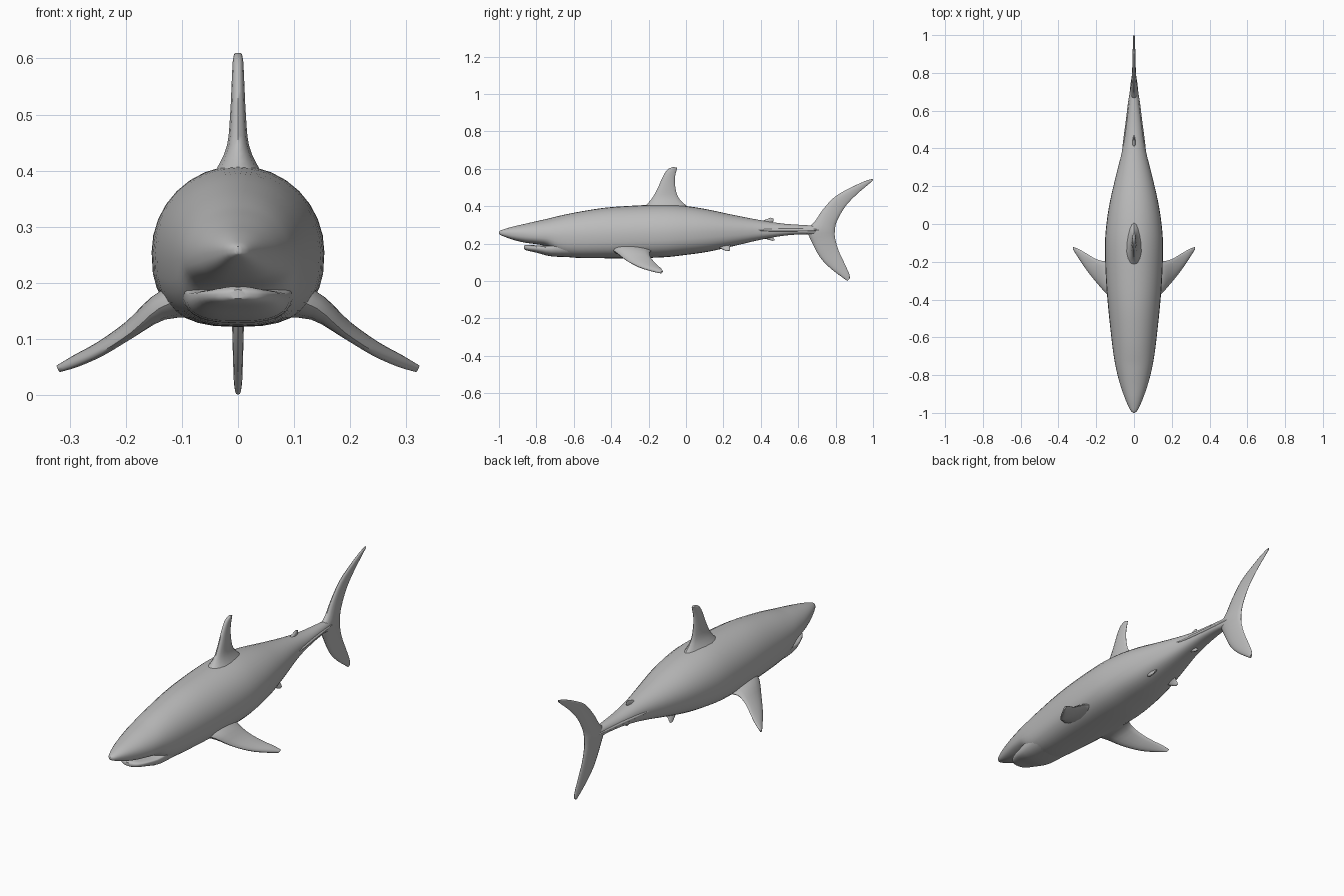
import bpy, bmesh, math
from mathutils import Vector

skin = bpy.data.materials.new("shark grey")
skin.diffuse_color = (0.5, 0.5, 0.5, 1)


def refine(rows, steps):
    """Smooth a list of number rows with Catmull-Rom interpolation."""
    out = []
    for i in range(len(rows) - 1):
        p0, p1 = rows[max(i - 1, 0)], rows[i]
        p2, p3 = rows[i + 1], rows[min(i + 2, len(rows) - 1)]
        for k in range(steps):
            t = k / steps
            out.append([0.5 * (2 * b + (c - a) * t + (2 * a - 5 * b + 4 * c - d) * t * t
                               + (3 * b - a - 3 * c + d) * t ** 3)
                        for a, b, c, d in zip(p0, p1, p2, p3)])
    return out + [list(rows[-1])]


def loft(name, rings):
    """Skin a list of closed rings and cap both ends."""
    bm = bmesh.new()
    loops = [[bm.verts.new(p) for p in ring] for ring in rings]
    n = len(loops[0])
    for a, b in zip(loops, loops[1:]):
        for i in range(n):
            bm.faces.new((a[i], a[(i + 1) % n], b[(i + 1) % n], b[i]))
    bm.faces.new(loops[0])
    bm.faces.new(loops[-1])
    bmesh.ops.recalc_face_normals(bm, faces=bm.faces)
    mesh = bpy.data.meshes.new(name)
    bm.to_mesh(mesh)
    bm.free()
    mesh.materials.append(skin)
    obj = bpy.data.objects.new(name, mesh)
    bpy.context.collection.objects.link(obj)
    bpy.ops.object.select_all(action='DESELECT')
    obj.select_set(True)
    bpy.context.view_layer.objects.active = obj
    bpy.ops.object.shade_smooth_by_angle(angle=math.radians(50))
    return obj


def trunk(name, rows, steps=3, sides=32):
    """Rows: y, half width, bottom z, widest z, top z. Belly is flatter than back."""
    rings = []
    for y, w, zb, zc, zt in refine(rows, steps):
        ring = []
        for i in range(sides):
            a = 2 * math.pi * i / sides
            c, s = math.cos(a), math.sin(a)
            e = 1.0 if s >= 0 else 2 / 2.7
            h = zt - zc if s >= 0 else zc - zb
            ring.append((w * math.copysign(abs(c) ** e, c), y,
                         zc + h * math.copysign(abs(s) ** e, s)))
        rings.append(ring)
    return loft(name, rings)


def fin(name, rows, normal, steps=3, side=1, sides=16):
    """Rows: leading edge xyz, trailing edge xyz, half thickness."""
    nrm = Vector(normal).normalized()
    rings = []
    for r in refine(rows, steps):
        lead, trail, t = Vector(r[0:3]), Vector(r[3:6]), r[6]
        ring = []
        for i in range(sides):
            a = 2 * math.pi * i / sides
            f = (1 - math.cos(a)) / 2
            thick = t * math.sin(a) * (1.15 - 0.45 * f)
            p = lead.lerp(trail, f) + nrm * thick
            ring.append((p.x * side, p.y, p.z))
        rings.append(ring)
    return loft(name, rings)


def flat_fin(name, rows):
    """Fin on the centre plane. Rows: lead y, z, trail y, z, half thickness."""
    return fin(name, [(0, a, b, 0, c, d, t) for a, b, c, d, t in rows], (1, 0, 0))


# Body with overhanging snout
trunk("body", [
    (-1.0, .004, .252, .258, .265), (-.985, .02, .243, .258, .273),
    (-.93, .045, .222, .255, .290), (-.86, .070, .205, .250, .306),
    (-.80, .087, .197, .245, .320), (-.74, .100, .183, .245, .333),
    (-.68, .110, .140, .240, .348), (-.60, .120, .125, .240, .365),
    (-.45, .136, .122, .245, .390), (-.30, .148, .122, .250, .402),
    (-.12, .154, .127, .255, .409), (0, .146, .140, .260, .401),
    (.12, .127, .157, .265, .382), (.25, .097, .186, .267, .354),
    (.40, .060, .221, .270, .325), (.52, .042, .242, .272, .307),
    (.62, .030, .250, .273, .300), (.70, .020, .250, .273, .295),
    (.76, .008, .262, .273, .285)])

# Lower jaw, leaving a thin mouth gap under the snout
trunk("lower_jaw", [
    (-.867, .015, .172, .180, .188), (-.85, .045, .163, .180, .194),
    (-.80, .071, .152, .180, .191), (-.72, .092, .132, .180, .195),
    (-.60, .105, .127, .200, .250)])

# Fins on the centre line
flat_fin("dorsal_fin", [
    (-.25, .380, .03, .38, .060), (-.215, .405, .0, .405, .040),
    (-.18, .445, -.04, .445, .021), (-.15, .500, -.057, .50, .015),
    (-.123, .56, -.059, .555, .012), (-.098, .597, -.051, .59, .010),
    (-.068, .61, -.047, .606, .007)])

flat_fin("tail_fin", [
    (1.0, .547, .998, .536, .004), (.956, .534, .970, .512, .006),
    (.876, .497, .920, .470, .008), (.795, .450, .865, .415, .010),
    (.730, .380, .830, .365, .013), (.690, .320, .803, .310, .018),
    (.650, .273, .796, .270, .022), (.673, .208, .797, .230, .017),
    (.716, .128, .815, .165, .012), (.770, .070, .845, .100, .010),
    (.838, .018, .872, .040, .008), (.862, .001, .876, .015, .005)])

flat_fin("second_dorsal_fin", [
    (.385, .305, .475, .295, .014), (.410, .322, .462, .312, .009),
    (.440, .334, .468, .320, .006), (.453, .339, .468, .334, .003)])

flat_fin("anal_fin", [
    (.395, .240, .475, .255, .012), (.420, .228, .462, .235, .008),
    (.445, .220, .472, .226, .006), (.460, .215, .474, .218, .003)])

# Paired fins and tail keels
for side, label in ((1, "left"), (-1, "right")):
    fin(label + "_pectoral_fin", [
        (.085, -.41, .175, .085, -.16, .165, .040),
        (.140, -.375, .155, .145, -.195, .155, .025),
        (.190, -.320, .112, .195, -.188, .125, .015),
        (.243, -.255, .077, .245, -.160, .092, .012),
        (.287, -.190, .056, .290, -.134, .068, .010),
        (.320, -.138, .044, .321, -.122, .051, .006)], (.5, 0, .86), side=side)
    fin(label + "_pelvic_fin", [
        (.045, .14, .205, .045, .25, .205, .018),
        (.062, .17, .183, .062, .235, .186, .010),
        (.072, .20, .167, .072, .236, .172, .006),
        (.077, .217, .160, .077, .234, .163, .003)], (.9, 0, .4), side=side)
    fin(label + "_tail_keel", [
        (.070, .30, .272, .02, .30, .272, .004),
        (.060, .42, .272, .02, .42, .272, .008),
        (.043, .55, .273, .01, .55, .273, .009),
        (.032, .64, .273, .0, .64, .273, .008),
        (.016, .74, .273, .0, .74, .273, .004)], (0, 0, 1), side=side)
